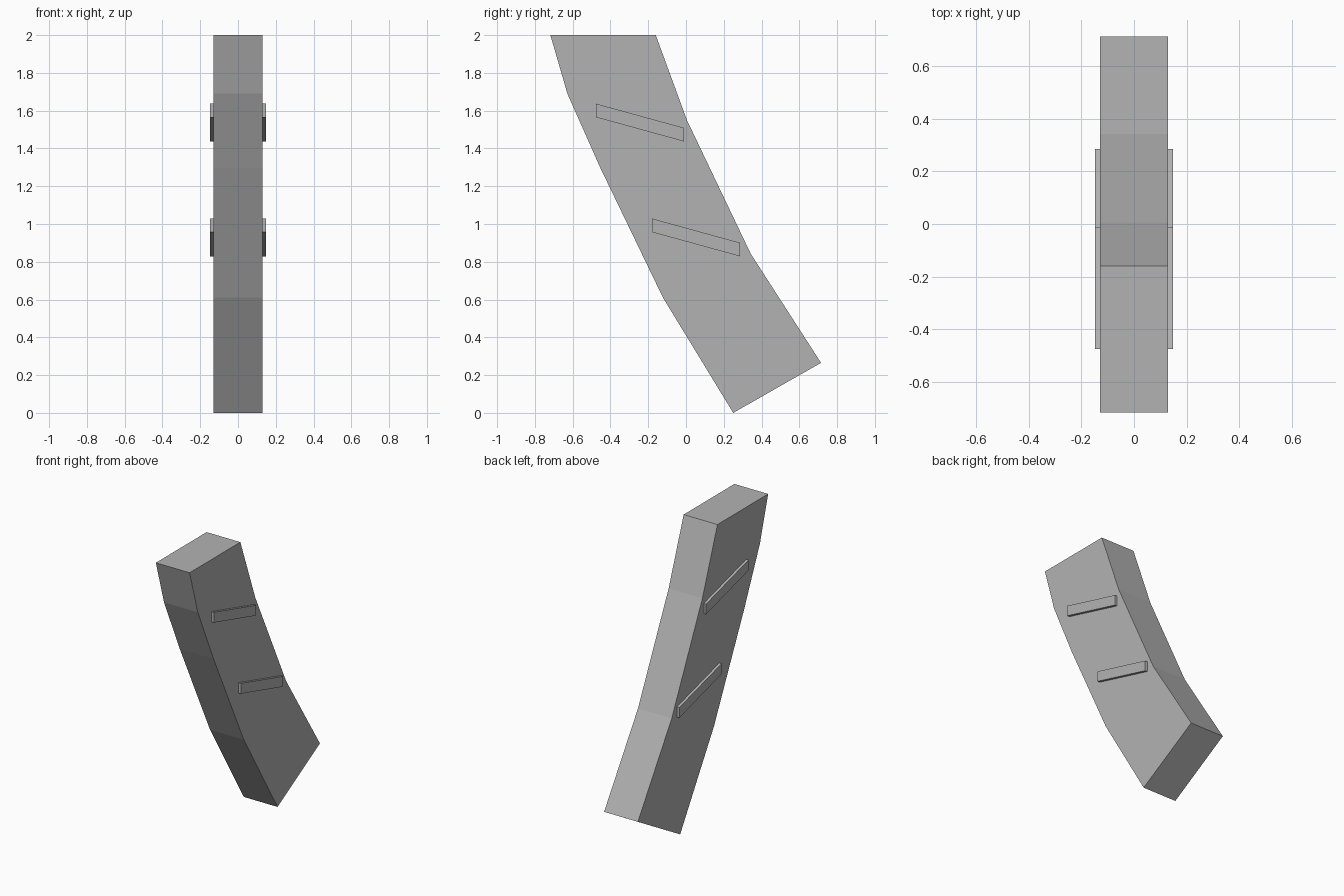
import bpy, bmesh

if "Cube" in bpy.data.objects:
    bpy.data.objects.remove(bpy.data.objects["Cube"])

grey = bpy.data.materials.new("mid_grey")
grey.diffuse_color = (0.45, 0.45, 0.45, 1)
grey.use_nodes = True
grey.node_tree.nodes["Principled BSDF"].inputs["Base Color"].default_value = grey.diffuse_color


def extrude_profile(name, profile, x0, x1):
    """Solid made by sweeping a (y, z) profile from x0 to x1."""
    bm = bmesh.new()
    face = bm.faces.new([bm.verts.new((x0, y, z)) for y, z in profile])
    swept = bmesh.ops.extrude_face_region(bm, geom=[face])
    for v in swept["geom"]:
        if isinstance(v, bmesh.types.BMVert):
            v.co.x = x1
    bmesh.ops.recalc_face_normals(bm, faces=bm.faces)
    mesh = bpy.data.meshes.new(name)
    bm.to_mesh(mesh)
    bm.free()
    mesh.materials.append(grey)
    obj = bpy.data.objects.new(name, mesh)
    bpy.context.collection.objects.link(obj)
    return obj


HALF = 0.13   # half width of the body
RIB = 0.148   # outer face of the ribs

# Curved body
extrude_profile("curved_body", [
    (0.25, 0), (0.715, 0.265), (0.343, 0.842), (0.005, 1.55), (-0.16, 2),
    (-0.718, 2), (-0.628, 1.69), (-0.455, 1.30), (-0.122, 0.61)], -HALF, HALF)

# Slanted ribs, two on each side
for label, y, z in (("upper", -0.476, 1.565), ("lower", -0.18, 0.957)):
    rib = [(y, z), (y + 0.465, z - 0.128), (y + 0.465, z - 0.056), (y, z + 0.072)]
    for side, s in (("right", 1), ("left", -1)):
        extrude_profile(f"{label}_rib_{side}", rib, s * (HALF - 0.01), s * RIB)
